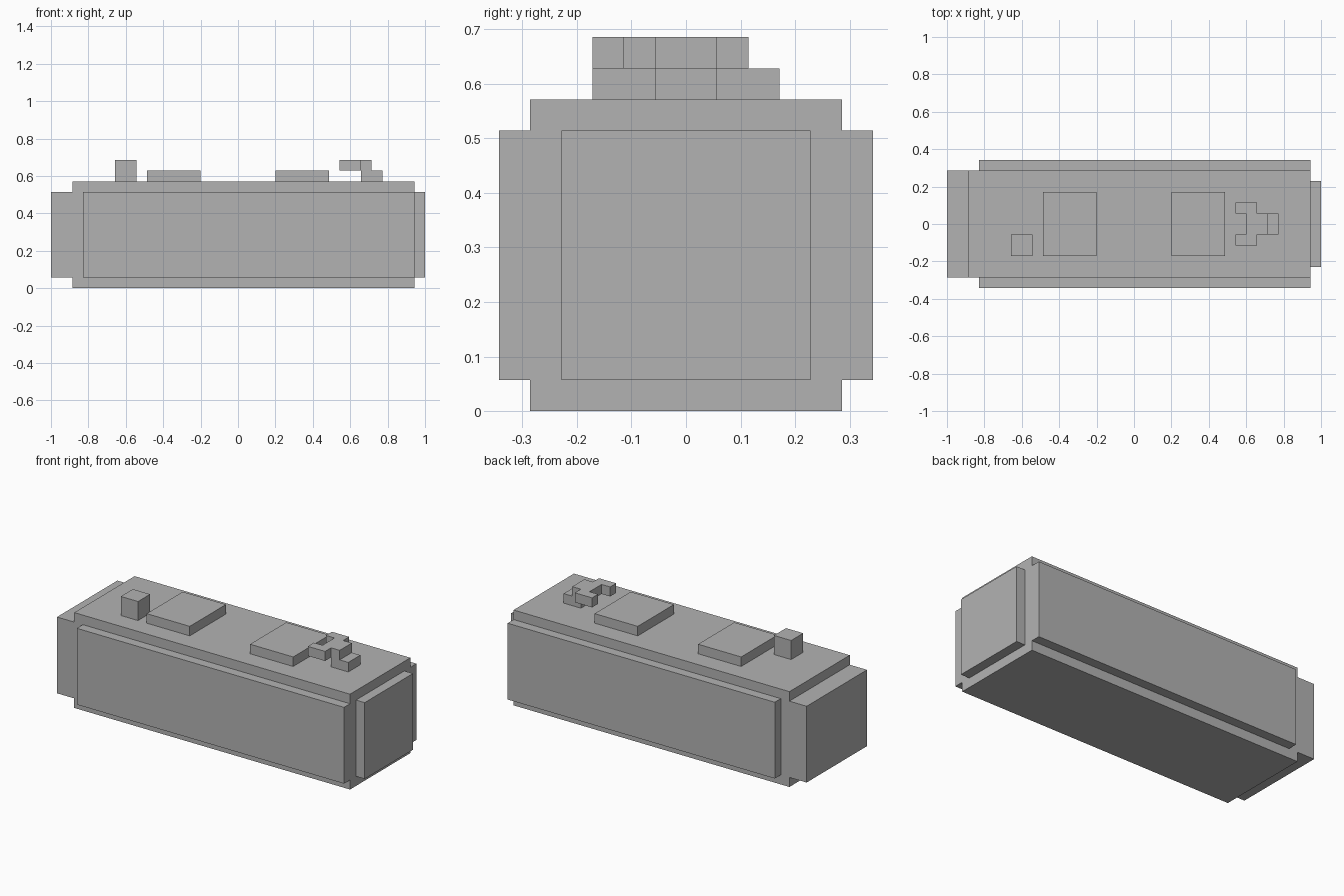
import bpy
from mathutils import Vector

cube = bpy.data.objects.get("Cube")
if cube:
    bpy.data.objects.remove(cube, do_unlink=True)

U = 2 / 35  # one block of the design grid

grey = bpy.data.materials.new("plain_grey")
grey.use_nodes = True
colour = (0.45, 0.45, 0.45, 1)
grey.diffuse_color = colour
grey.node_tree.nodes["Principled BSDF"].inputs["Base Color"].default_value = colour


def block(name, x, y, z):
    """Box spanning the given (low, high) ranges, in grid blocks."""
    low, high = (Vector(corner) * U for corner in zip(x, y, z))
    bpy.ops.mesh.primitive_cube_add(size=1, location=(low + high) / 2)
    obj = bpy.context.object
    obj.name = name
    obj.scale = high - low
    bpy.ops.object.transform_apply(location=False, rotation=False, scale=True)
    obj.data.materials.append(grey)
    return obj


# Body and end caps
block("body", (-15.5, 16.5), (-5, 5), (0, 10))
block("right_end_cap", (-17.5, -15.5), (-5, 5), (1, 9))
block("left_end_plate", (16.5, 17.5), (-4, 4), (1, 9))

# Long side panels
block("front_panel", (-14.5, 16.5), (-6, -5), (1, 9))
block("back_panel", (-14.5, 16.5), (5, 6), (1, 9))

# Raised pads on the roof
block("right_pad", (-8.5, -3.5), (-3, 3), (10, 11))
block("left_pad", (3.5, 8.5), (-3, 3), (10, 11))

# Upright post
block("post", (-11.5, -9.5), (-3, -1), (10, 12))

# Forked fitting: foot, raised bridge and two prongs
block("fork_foot", (11.5, 13.5), (-1, 1), (10, 11))
block("fork_bridge", (10.5, 12.5), (-1, 1), (11, 12))
block("fork_front_prong", (9.5, 11.5), (-2, -1), (11, 12))
block("fork_back_prong", (9.5, 11.5), (1, 2), (11, 12))
